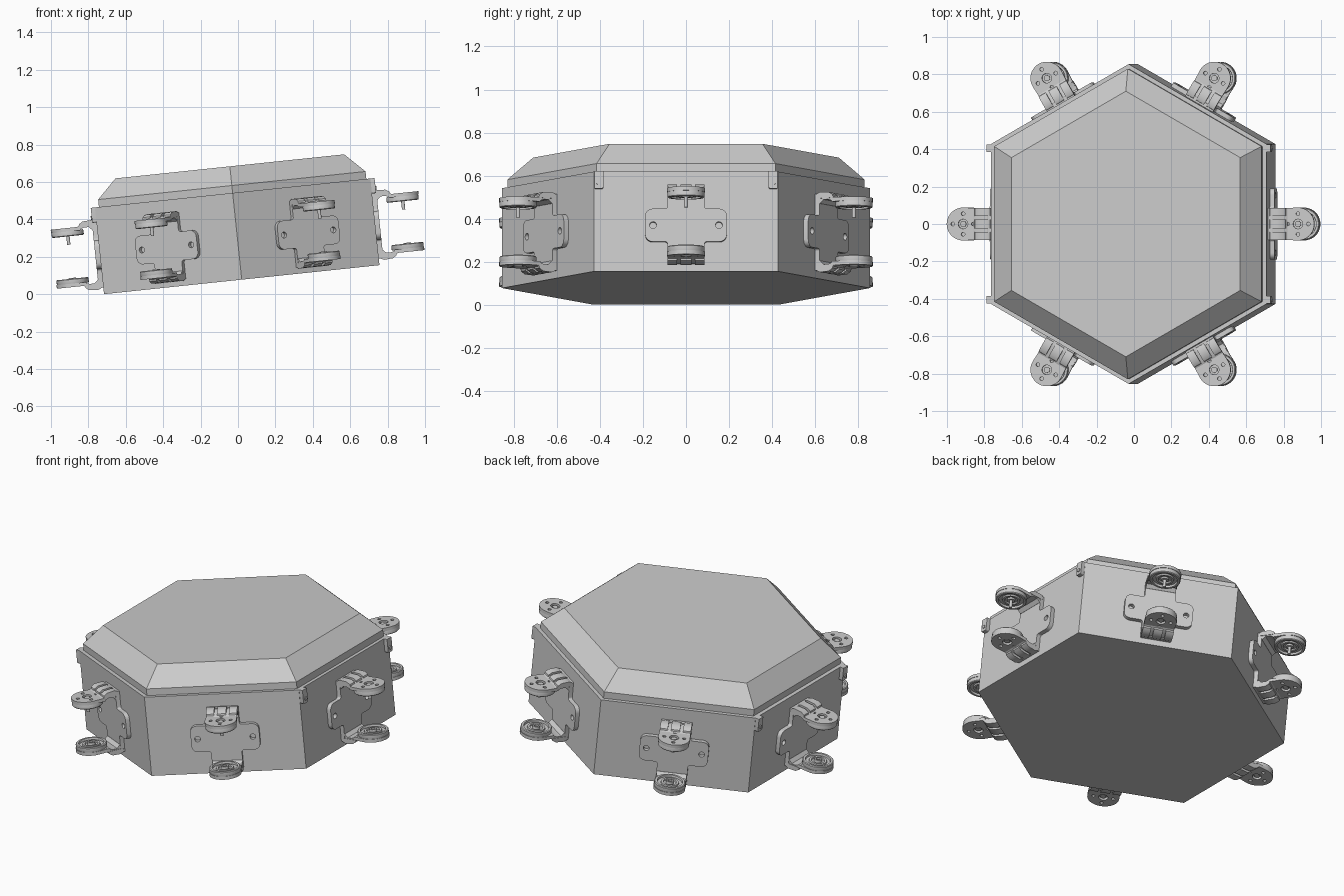
import bpy, bmesh
from math import radians, cos, sin, pi
from mathutils import Matrix, Vector

if "Cube" in bpy.data.objects:
    bpy.data.objects.remove(bpy.data.objects["Cube"])

TILT = Matrix.Translation((0.02, 0, 0.078)) @ Matrix.Rotation(radians(-6), 4, 'Y')
MID = 0.2135                      # mid height of the brackets
coll = bpy.context.scene.collection


def add(name, mesh, mat=Matrix()):
    ob = bpy.data.objects.new(name, mesh)
    coll.objects.link(ob)
    ob.matrix_world = TILT @ mat
    return ob


def finish(bm, name, smooth=True):
    bmesh.ops.remove_doubles(bm, verts=bm.verts, dist=1e-5)
    bmesh.ops.recalc_face_normals(bm, faces=bm.faces)
    me = bpy.data.meshes.new(name)
    bm.to_mesh(me)
    bm.free()
    if smooth:
        me.shade_smooth()
        me.set_sharp_from_angle(angle=radians(30))
    return me


def hex_stack(name, rings):
    """Hexagonal solid from (radius, height) rings, flats facing +-x."""
    bm = bmesh.new()
    loops = [[bm.verts.new((r * cos(radians(30 + 60 * k)), r * sin(radians(30 + 60 * k)), z))
              for k in range(6)] for r, z in rings]
    bm.faces.new(loops[0])
    bm.faces.new(loops[-1])
    for a, b in zip(loops, loops[1:]):
        for k in range(6):
            j = (k + 1) % 6
            bm.faces.new((a[k], a[j], b[j], b[k]))
    return add(name, finish(bm, name, False))


def circle(x, y, r, n=16):
    return [(x + r * cos(2 * pi * k / n), y + r * sin(2 * pi * k / n)) for k in range(n)]


def rounded(pts, n=5):
    """Polygon with filleted corners; pts are (x, y, radius)."""
    out = []
    for i, (x, y, r) in enumerate(pts):
        p = Vector((x, y))
        a = (Vector(pts[i - 1][:2]) - p).normalized() * r
        b = (Vector(pts[(i + 1) % len(pts)][:2]) - p).normalized() * r
        if r == 0:
            out.append((x, y))
            continue
        for k in range(n + 1):
            t = k / n * pi / 2
            out.append(tuple(p + a * (1 - sin(t)) + b * (1 - cos(t))))
    return out


def plate(bm, loops, lo, hi, mat):
    """Flat plate with holes: filled outline extruded from lo to hi, then placed by mat."""
    cu = bpy.data.curves.new("outline", 'CURVE')
    cu.dimensions, cu.fill_mode, cu.extrude = '2D', 'BOTH', (hi - lo) / 2
    for pts in loops:
        s = cu.splines.new('POLY')
        s.points.add(len(pts) - 1)
        for p, q in zip(s.points, pts):
            p.co = (q[0], q[1], 0, 1)
        s.use_cyclic_u = True
    ob = bpy.data.objects.new("outline", cu)
    coll.objects.link(ob)
    bpy.context.view_layer.update()
    me = bpy.data.meshes.new_from_object(ob.evaluated_get(bpy.context.evaluated_depsgraph_get()))
    me.transform(mat @ Matrix.Translation((0, 0, (lo + hi) / 2)))
    bm.from_mesh(me)
    bpy.data.objects.remove(ob)
    bpy.data.curves.remove(cu)
    bpy.data.meshes.remove(me)


def lathe(bm, profile, mat, n=32):
    rings = [[bm.verts.new(mat @ Vector((r * cos(2 * pi * k / n), r * sin(2 * pi * k / n), z)))
              for k in range(n)] for r, z in profile]
    for a, b in zip(rings, rings[1:]):
        for k in range(n):
            j = (k + 1) % n
            bm.faces.new((a[k], a[j], b[j], b[k]))
    bm.faces.new(rings[0])
    bm.faces.new(rings[-1])


# Hexagonal case and chamfered lid
hex_stack("case", [(0.855, 0), (0.855, 0.466)])
hex_stack("lid", [(0.83, 0.46), (0.83, 0.506), (0.71, 0.609)])

# Lid clips on the four side corners
bm = bmesh.new()
SIDE = Matrix(((0, 0, 1, 0), (1, 0, 0, 0), (0, 1, 0, 0), (0, 0, 0, 1)))   # (u,v,w) -> y,z,x
for s in (1, -1):
    c = s * 0.405
    plate(bm, [rounded([(c - .021, .385, .008), (c + .021, .385, .008),
                        (c + .021, .466, 0), (c - .021, .466, 0)])], 0.735, 0.763, SIDE)
    lathe(bm, [(0.011, 0.76), (0.011, 0.768)], SIDE @ Matrix.Translation((c, 0.412, 0)), 12)
clip = finish(bm, "lid_clips")
for k in range(2):
    add("lid_clips", clip, Matrix.Rotation(pi * k, 4, 'Z'))

# Cross-shaped wall plate of a bracket, with a screw hole in each wing
bm = bmesh.new()
half = [(.085, .035, 0), (.085, MID - .077, .012), (.19, MID - .077, .035),
        (.19, MID + .077, .035), (.085, MID + .077, .012), (.085, 2 * MID - .035, 0)]
cross = rounded(half + [(-x, y, r) for x, y, r in reversed(half)])
plate(bm, [cross, circle(.153, MID, .016), circle(-.153, MID, .016)], 0.735, 0.765, SIDE)
wall_plate = finish(bm, "bracket_plate")


def arm_mesh(name, upper):
    """Arm built for the lower side; the upper one is mirrored about mid height."""
    flip = Matrix.Translation((0, 0, 2 * MID)) @ Matrix.Scale(-1, 4, (0, 0, 1)) if upper else Matrix()
    bm = bmesh.new()
    # bend between wall plate and pad, with three outer ribs
    prof = flip @ Matrix(((1, 0, 0, 0), (0, 0, 1, 0), (0, 1, 0, 0), (0, 0, 0, 1)))
    bend = [(.745, .05), (.768, .038), (.825, .045), (.845, .055), (.845, .075),
            (.81, .062), (.785, .062), (.766, .08), (.745, .08)]
    plate(bm, [bend], -0.083, 0.083, prof)
    rib = [(.742, .05), (.752, .033), (.768, .026), (.815, .029), (.835, .042), (.838, .056), (.76, .056)]
    for lo, hi in ((-.086, -.042), (-.025, .025), (.042, .086)):
        plate(bm, [rib], lo, hi, prof)
    # round-ended pad with four holes
    end = [(.9 + .088 * cos(t * pi / 20), .088 * sin(t * pi / 20)) for t in range(-10, 11)]
    pad = [(.83, .085), (.83, -.085)] + end
    holes = [circle(.9 + .055 * cos(a), .055 * sin(a), .01, 12) for a in (0, pi / 2, pi, 3 * pi / 2)]
    plate(bm, [pad, circle(.9, 0, .026)] + holes, .055, .074, flip)
    # grooved disc on the inner side of the pad
    at = flip @ Matrix.Translation((.9, 0, 0))
    tip = [(.009, .098), (.009, .145)] if upper else [(.012, .104), (.012, .092)]
    hub = [(.02, .104)] if not upper else [(.02, .098)]
    lathe(bm, [(.016, .06), (.016, .07), (.084, .07), (.086, .076), (.086, .096), (.082, .1),
               (.07, .1), (.068, .088), (.05, .088), (.048, .096), (.036, .096),
               (.034, .088), (.022, .088)] + hub + tip, at)
    return finish(bm, name)


lower_arm = arm_mesh("bracket_lower_arm", False)
upper_arm = arm_mesh("bracket_upper_arm", True)

# One bracket on each of the six walls
for k in range(6):
    rot = Matrix.Rotation(radians(60 * k), 4, 'Z')
    for me in (wall_plate, lower_arm, upper_arm):
        add(f"{me.name}_{k + 1}", me, rot)
